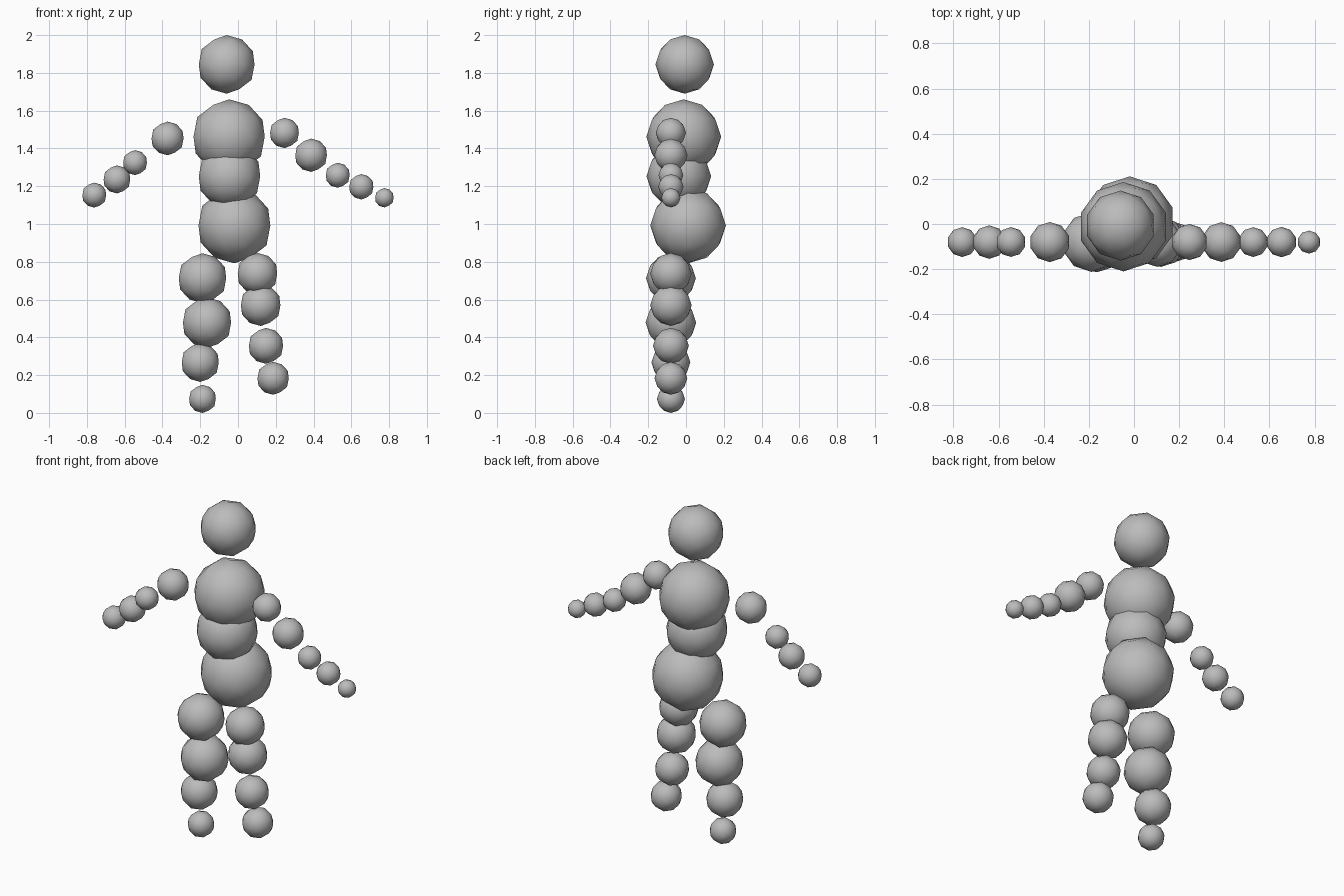
import bpy

cube = bpy.data.objects.get("Cube")
if cube:
    bpy.data.objects.remove(cube, do_unlink=True)

# One plain grey for the whole figure
grey = bpy.data.materials.new("plain grey")
grey.use_nodes = True
colour = (0.5, 0.5, 0.5, 1)
grey.diffuse_color = colour
grey.node_tree.nodes["Principled BSDF"].inputs["Base Color"].default_value = colour


def ball(name, x, y, z, radius):
    """Add one low-poly, smooth-shaded ball."""
    bpy.ops.mesh.primitive_ico_sphere_add(subdivisions=2, radius=radius, location=(x, y, z))
    obj = bpy.context.object
    obj.name = name
    obj.data.materials.append(grey)
    bpy.ops.object.shade_smooth()


def limb(name, parts):
    """Add a chain of balls in the limb plane: part, x, z, radius."""
    for part, x, z, radius in parts:
        ball(name + "_" + part, x, LIMB_Y, z, radius)


LIMB_Y = -0.08

# Head and torso
ball("head", -0.06, -0.007, 1.845, 0.155)
ball("chest", -0.047, -0.012, 1.462, 0.198)
ball("abdomen", -0.045, -0.038, 1.253, 0.171)
ball("hips", -0.019, 0.011, 0.992, 0.2)

# Legs
limb("right_leg", [
    ("upper_thigh", -0.188, 0.713, 0.132),
    ("lower_thigh", -0.164, 0.478, 0.134),
    ("shin", -0.2, 0.267, 0.103),
    ("foot", -0.188, 0.074, 0.074),
])
limb("left_leg", [
    ("upper_thigh", 0.103, 0.737, 0.11),
    ("lower_thigh", 0.12, 0.57, 0.11),
    ("shin", 0.148, 0.355, 0.095),
    ("foot", 0.186, 0.183, 0.087),
])

# Arms
limb("right_arm", [
    ("shoulder", -0.373, 1.453, 0.089),
    ("elbow", -0.545, 1.325, 0.066),
    ("forearm", -0.641, 1.236, 0.074),
    ("hand", -0.761, 1.153, 0.066),
])
limb("left_arm", [
    ("shoulder", 0.246, 1.482, 0.08),
    ("upper_arm", 0.387, 1.364, 0.088),
    ("elbow", 0.528, 1.258, 0.066),
    ("forearm", 0.653, 1.197, 0.067),
    ("hand", 0.775, 1.139, 0.051),
])
